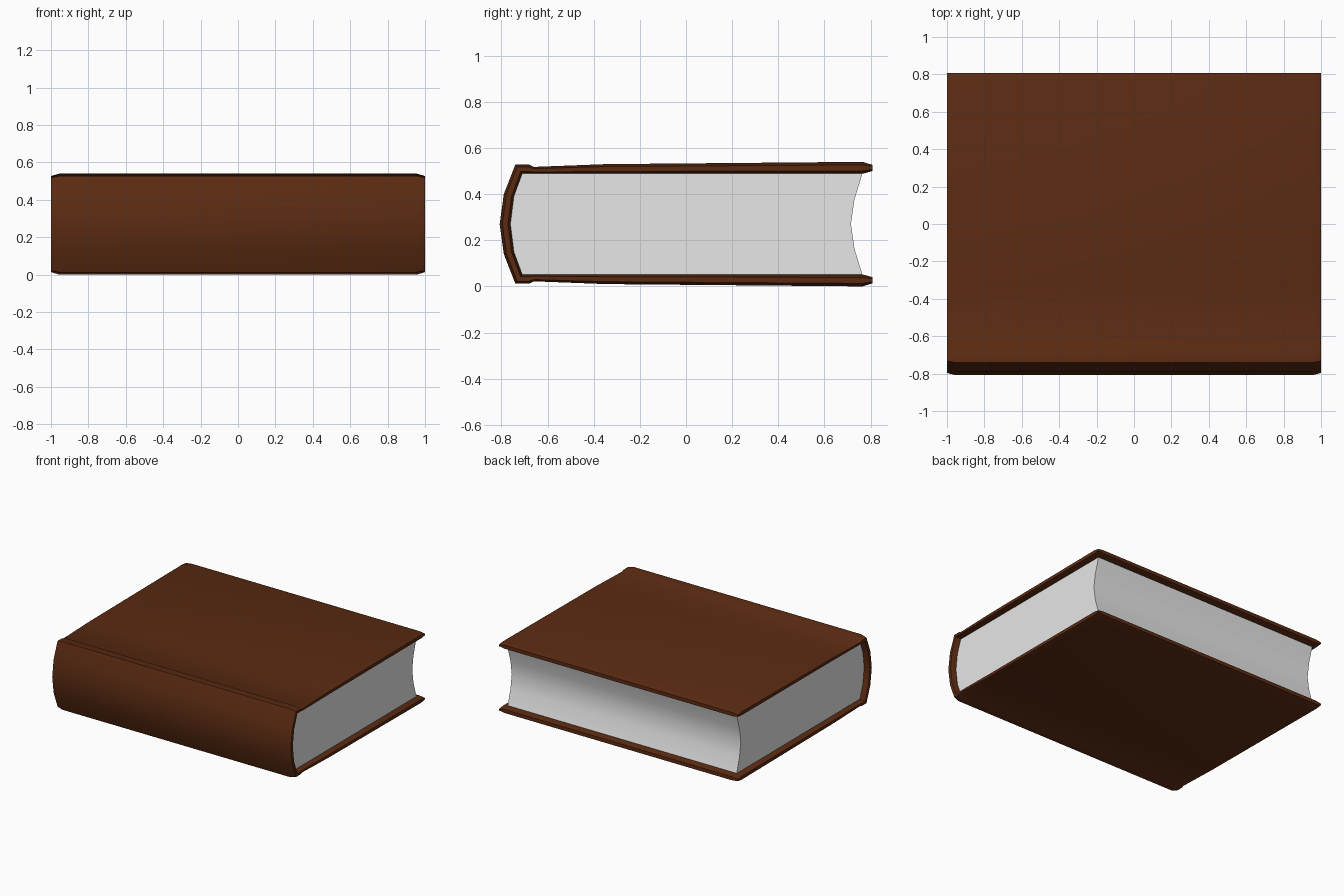
import bpy, bmesh

cube = bpy.data.objects.get("Cube")
if cube:
    bpy.data.objects.remove(cube, do_unlink=True)

MID = 0.27        # height of the book's middle
BEVEL_X = 0.955   # where the cover starts to thin towards its ends


def material(name, color):
    mat = bpy.data.materials.new(name)
    mat.use_nodes = True
    mat.diffuse_color = color
    bsdf = mat.node_tree.nodes["Principled BSDF"]
    bsdf.inputs["Base Color"].default_value = color
    bsdf.inputs["Roughness"].default_value = 0.8
    return mat


def mirrored(half):
    """Complete an upper half path, starting on the middle, with its lower half."""
    lower = [(y, 2 * MID - z) for y, z in half[:0:-1]]
    return lower + half


def loft(name, sections, mat):
    """Skin closed (y, z) outlines placed along x and cap both ends."""
    bm = bmesh.new()
    rings = [[bm.verts.new((x, y, z)) for y, z in outline] for x, outline in sections]
    count = len(rings[0])
    for a, b in zip(rings, rings[1:]):
        for i in range(count):
            j = (i + 1) % count
            bm.faces.new((a[i], a[j], b[j], b[i]))
    bm.faces.new(rings[0])
    bm.faces.new(rings[-1])
    bmesh.ops.recalc_face_normals(bm, faces=bm.faces)
    mesh = bpy.data.meshes.new(name)
    bm.to_mesh(mesh)
    bm.free()
    mesh.materials.append(mat)
    obj = bpy.data.objects.new(name, mesh)
    bpy.context.collection.objects.link(obj)
    return obj


def smooth(obj, angle):
    bpy.ops.object.select_all(action="DESELECT")
    obj.select_set(True)
    bpy.context.view_layer.objects.active = obj
    bpy.ops.object.shade_smooth_by_angle(angle=angle)


leather = material("brown_leather", (0.105, 0.024, 0.006, 1))
paper = material("page_white", (0.8, 0.8, 0.8, 1))

# Cover: outer and inner skins, from the spine's middle to the fore edge
outer = mirrored([(-0.808, MID), (-0.79, 0.40), (-0.74, 0.528), (-0.68, 0.528),
                  (-0.66, 0.518), (-0.35, 0.53), (0.765, 0.54), (0.808, 0.527)])
inner = mirrored([(-0.76, MID), (-0.745, 0.39), (-0.709, 0.488), (-0.68, 0.488),
                  (-0.66, 0.488), (-0.35, 0.488), (0.765, 0.488), (0.808, 0.50)])


def cover_outline(thickness):
    """Closed outline with both skins drawn in towards the board's centre."""
    def toward(a, b):
        t = (1 - thickness) / 2
        return [(p[0] + (q[0] - p[0]) * t, p[1] + (q[1] - p[1]) * t)
                for p, q in zip(a, b)]
    return toward(outer, inner) + toward(inner, outer)[::-1]


thin, full = cover_outline(0.5), cover_outline(1)
cover = loft("cover", [(-1, thin), (-BEVEL_X, full), (BEVEL_X, full), (1, thin)], leather)
smooth(cover, 0.5)

# Page block: rounded back tucked into the spine, hollow fore edge
back = mirrored([(-0.765, MID), (-0.75, 0.39), (-0.712, 0.49)])
fore = mirrored([(0.715, MID), (0.73, 0.375), (0.765, 0.49)])
pages_outline = back + fore[::-1]
pages = loft("pages", [(-0.96, pages_outline), (0.96, pages_outline)], paper)
smooth(pages, 0.6)
